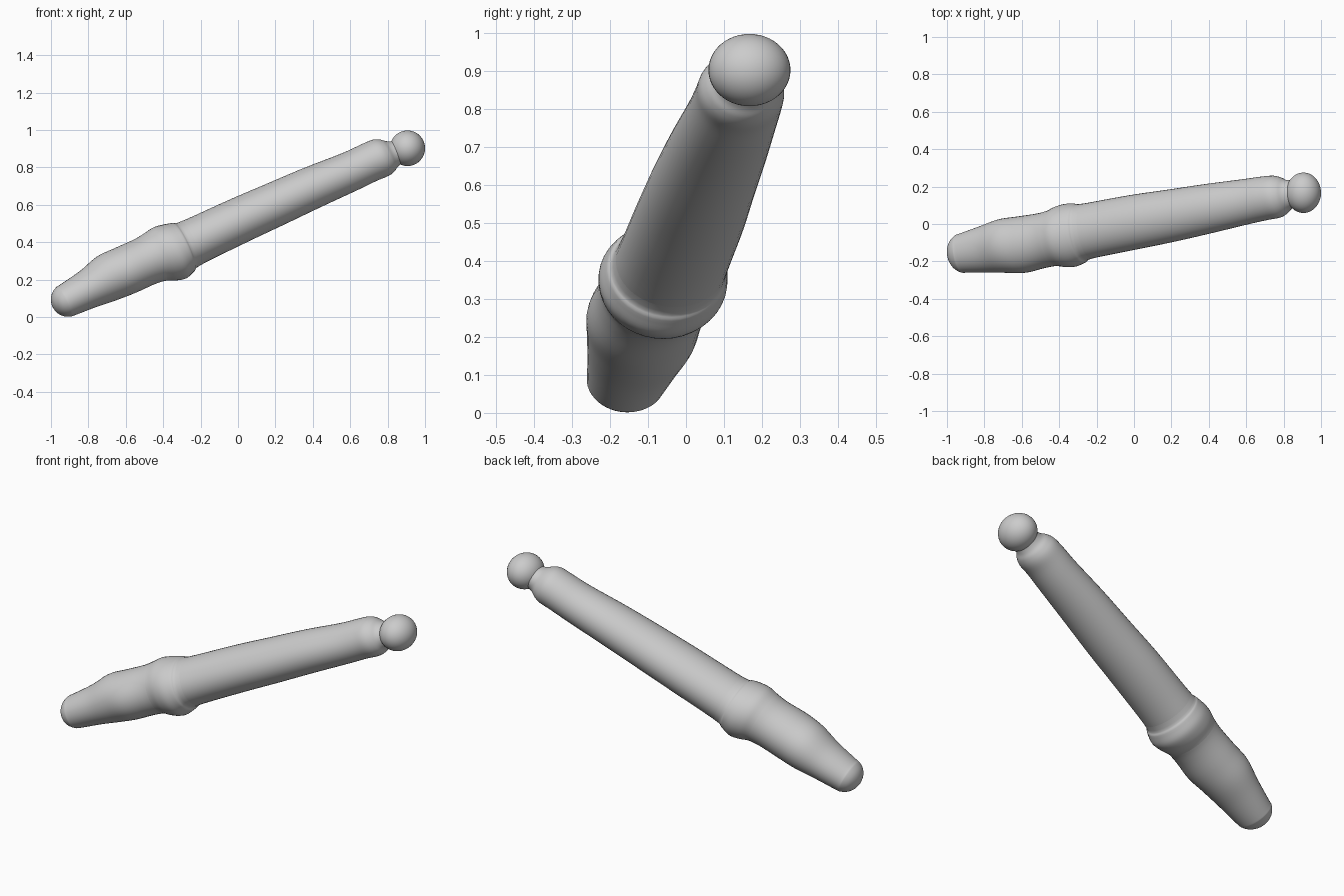
import bpy, bmesh, math
from mathutils import Vector, Matrix

if "Cube" in bpy.data.objects:
    bpy.data.objects.remove(bpy.data.objects["Cube"])

# Local frame of the leaning rod: axis, sideways, upward
AXIS = Vector((1.0, 0.175, 0.45)).normalized()
SIDE = Vector((-0.175, 1.0, 0.0)).normalized()
UP = AXIS.cross(SIDE)
SEG = 40
STEPS = 5


def smooth_rows(rows):
    """Catmull-Rom interpolation of (x, y, z, side radius, up radius) rows."""
    out = []
    for i in range(len(rows) - 1):
        p = [rows[max(0, min(len(rows) - 1, i + k))] for k in (-1, 0, 1, 2)]
        for s in range(STEPS):
            t = s / STEPS
            out.append([0.5 * (2 * b + (c - a) * t + (2 * a - 5 * b + 4 * c - d) * t * t
                               + (3 * b - a - 3 * c + d) * t ** 3)
                        for a, b, c, d in zip(*p)])
    out.append(list(rows[-1]))
    return out


def finish(name, bm):
    bmesh.ops.recalc_face_normals(bm, faces=bm.faces)
    for f in bm.faces:
        f.smooth = True
    me = bpy.data.meshes.new(name)
    bm.to_mesh(me)
    bm.free()
    ob = bpy.data.objects.new(name, me)
    bpy.context.collection.objects.link(ob)
    return ob


def loft(name, rows, cap_start=False):
    bm = bmesh.new()
    rings = []
    for x, y, z, rs, ru in rows:
        ring = []
        for k in range(SEG):
            a = 2 * math.pi * k / SEG
            ring.append(bm.verts.new(Vector((x, y, z)) + SIDE * rs * math.cos(a)
                                     + UP * ru * math.sin(a)))
        rings.append(ring)
    for r0, r1 in zip(rings, rings[1:]):
        for k in range(SEG):
            n = (k + 1) % SEG
            bm.faces.new((r0[k], r0[n], r1[n], r1[k]))
    if cap_start:
        bm.faces.new(rings[0])
    return finish(name, bm)


# Rounded tip of the grip
tip = Vector((-0.91, -0.155, 0.092))
rows = []
for deg in (8, 28, 50, 72, 90):
    t = math.radians(deg)
    c = tip - AXIS * 0.09 * math.cos(t)
    rows.append((*c, 0.107 * math.sin(t), 0.091 * math.sin(t)))

# Grip, collar and shaft sections
rows += [
    (-0.80, -0.135, 0.150, 0.126, 0.106),
    (-0.70, -0.118, 0.207, 0.145, 0.128),
    (-0.60, -0.110, 0.250, 0.152, 0.132),
    (-0.50, -0.090, 0.295, 0.147, 0.132),
    (-0.44, -0.077, 0.322, 0.150, 0.140),   # collar starts
    (-0.39, -0.068, 0.337, 0.164, 0.155),
    (-0.34, -0.060, 0.350, 0.170, 0.157),
    (-0.295, -0.050, 0.372, 0.161, 0.143),
    (-0.25, -0.038, 0.395, 0.149, 0.128),   # collar ends
    (0.00, 0.010, 0.513, 0.146, 0.123),
    (0.20, 0.045, 0.603, 0.140, 0.119),
    (0.40, 0.083, 0.693, 0.132, 0.114),
    (0.60, 0.120, 0.778, 0.121, 0.107),
    (0.70, 0.138, 0.825, 0.117, 0.106),
    (0.76, 0.146, 0.850, 0.114, 0.106),
    (0.795, 0.151, 0.862, 0.100, 0.095),
    (0.82, 0.156, 0.870, 0.082, 0.077),
    (0.845, 0.161, 0.879, 0.075, 0.066),
    (0.87, 0.165, 0.889, 0.076, 0.066),
]
fine = smooth_rows(rows)
a, b = 9 * STEPS, 13 * STEPS
loft("grip", fine[:a + 1], cap_start=True)
loft("collar", fine[a:b + 1])
loft("shaft", fine[b:])

# Ball knob at the upper end
bm = bmesh.new()
bmesh.ops.create_uvsphere(bm, u_segments=40, v_segments=24, radius=1.0,
                          matrix=Matrix.Translation((0.906, 0.167, 0.902))
                          @ Matrix.Diagonal((0.094, 0.108, 0.095, 1.0)))
finish("knob", bm)
